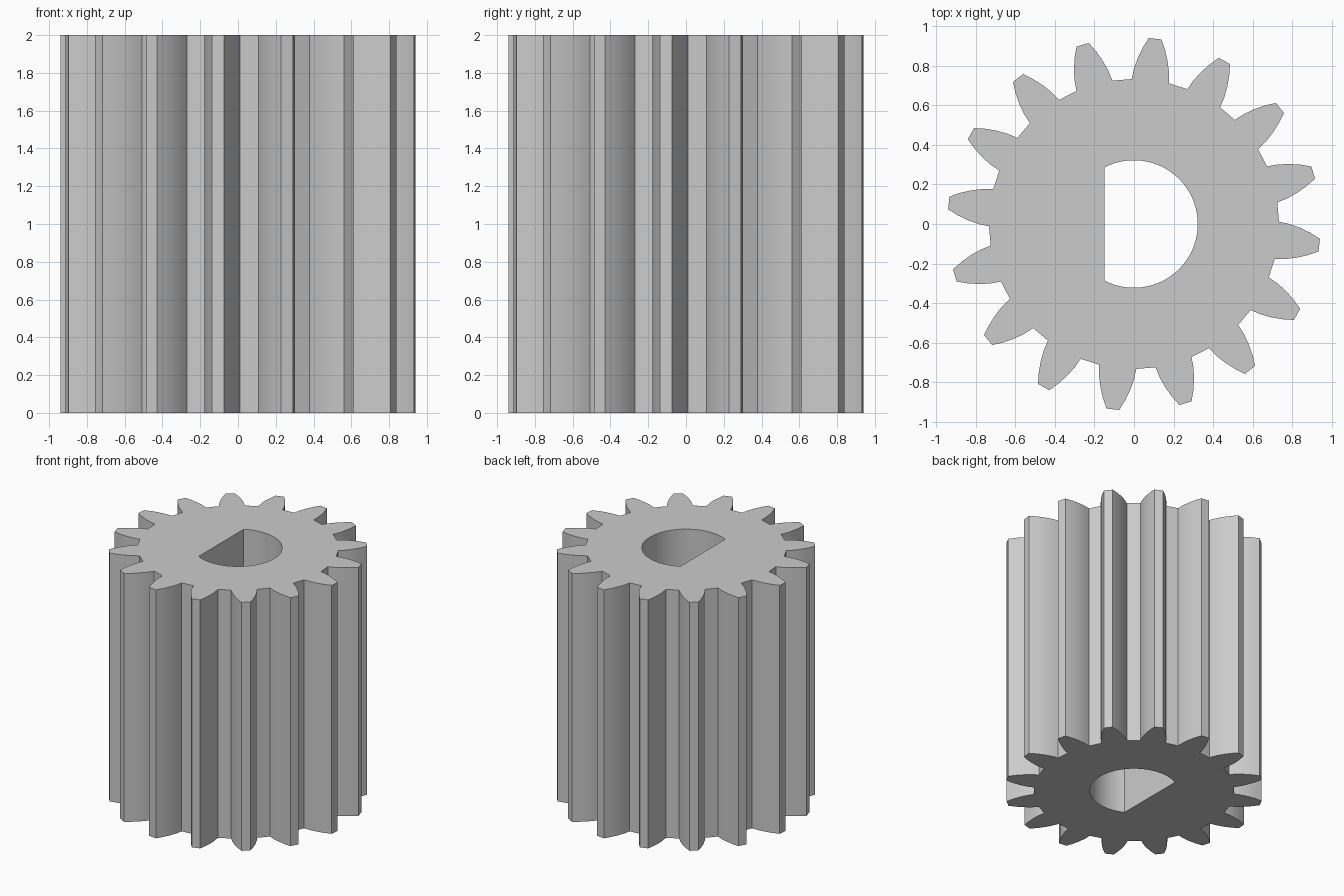
import bpy
import bmesh
from math import radians, cos, sin, acos, pi
from mathutils import Vector

cube = bpy.data.objects.get("Cube")
if cube:
    bpy.data.objects.remove(cube, do_unlink=True)

HEIGHT = 2.0
TEETH = 16
FIRST_TOOTH = -6.5       # direction of the first tooth, degrees
BORE_RADIUS = 0.322
BORE_FLAT = -0.15        # x position of the flat side of the bore
BORE_STEPS = 48

# Half of one tooth, root to tip: (radius, half angle in degrees)
FLANK = [(0.732, 7.4), (0.785, 6.5), (0.838, 5.2), (0.89, 3.7), (0.942, 1.97)]


def polar(radius, angle):
    return Vector((radius * cos(angle), radius * sin(angle), 0))


def gear_outline():
    points = []
    for i in range(TEETH):
        centre = radians(FIRST_TOOTH + i * 360 / TEETH)
        points += [polar(r, centre - radians(a)) for r, a in FLANK]
        points += [polar(r, centre + radians(a)) for r, a in reversed(FLANK)]
    return points


def bore_outline():
    # Arc that starts and ends on the flat
    end = acos(BORE_FLAT / BORE_RADIUS)
    return [polar(BORE_RADIUS, -end + 2 * end * i / BORE_STEPS)
            for i in range(BORE_STEPS + 1)]


def add_loop(bm, points):
    verts = [bm.verts.new(p) for p in points]
    return [bm.edges.new((v, verts[i - 1])) for i, v in enumerate(verts)]


# Gear: fill the outline around the bore, then extrude it upwards
bm = bmesh.new()
edges = add_loop(bm, gear_outline()) + add_loop(bm, bore_outline())
bmesh.ops.triangle_fill(bm, edges=edges, use_beauty=True, normal=(0, 0, 1))
top = bmesh.ops.extrude_face_region(bm, geom=bm.faces[:], use_keep_orig=True)
bmesh.ops.translate(bm, vec=(0, 0, HEIGHT),
                    verts=[g for g in top["geom"] if isinstance(g, bmesh.types.BMVert)])
bmesh.ops.recalc_face_normals(bm, faces=bm.faces[:])

mesh = bpy.data.meshes.new("pinion_gear")
bm.to_mesh(mesh)
bm.free()
gear = bpy.data.objects.new("pinion_gear", mesh)
bpy.context.collection.objects.link(gear)

# Plain grey
grey = bpy.data.materials.new("light_grey")
grey.use_nodes = True
colour = (0.6, 0.6, 0.6, 1)
grey.diffuse_color = colour
grey.node_tree.nodes["Principled BSDF"].inputs["Base Color"].default_value = colour
mesh.materials.append(grey)

# Smooth flanks and bore, sharp corners
bpy.ops.object.select_all(action="DESELECT")
gear.select_set(True)
bpy.context.view_layer.objects.active = gear
bpy.ops.object.shade_smooth_by_angle(angle=pi / 7)
